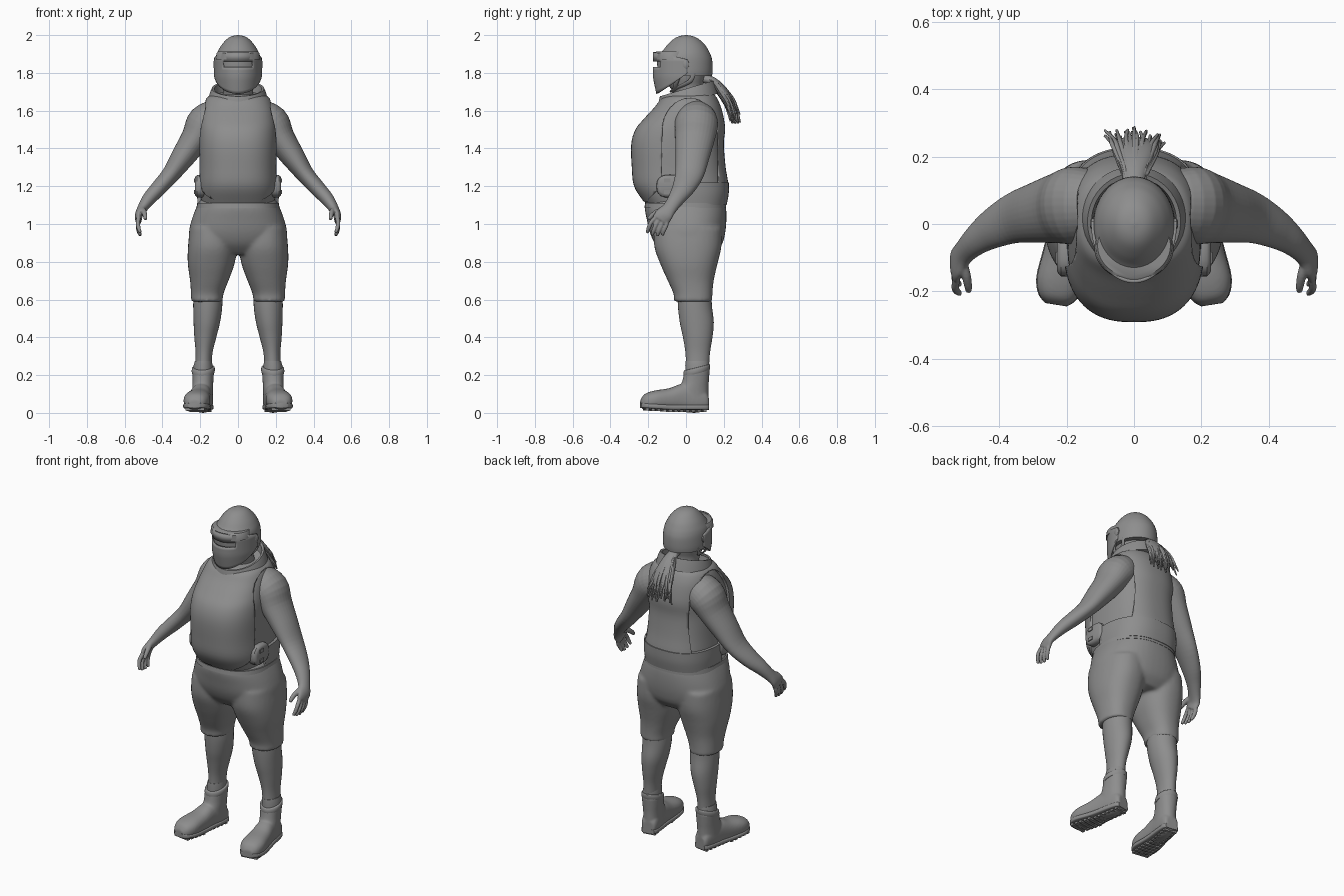
import bpy, bmesh, random
from math import sin, cos, pi, radians
from mathutils import Vector, Matrix

if "Cube" in bpy.data.objects:
    bpy.data.objects.remove(bpy.data.objects["Cube"])

grey = bpy.data.materials.new("plain_grey")
grey.use_nodes = True
GREY = (0.27, 0.27, 0.27, 1)
grey.diffuse_color = GREY
grey.node_tree.nodes["Principled BSDF"].inputs["Base Color"].default_value = GREY


def spline(rows, sub):
    """Catmull-Rom interpolation of number rows."""
    out, last = [], len(rows) - 1
    for i in range(last):
        p = [rows[max(0, min(last, i + k))] for k in (-1, 0, 1, 2)]
        for s in range(sub):
            t = s / sub
            out.append([b + 0.5 * t * (c - a + t * (2*a - 5*b + 4*c - d + t * (3*(b - c) + d - a)))
                        for a, b, c, d in zip(*p)])
    return out + [list(rows[-1])]


def loft(bm, rows, axis=None, ref=(0, 1, 0), n=32, sub=4, p=2.0):
    """Skin rings of (x, y, z, radius along ref, radius across)."""
    rows = spline(rows, sub) if sub > 1 else rows
    pts, rings = [Vector(r[:3]) for r in rows], []
    for i, r in enumerate(rows):
        t = Vector(axis) if axis else pts[min(i + 1, len(pts) - 1)] - pts[max(i - 1, 0)]
        t.normalize()
        u = Vector(ref)
        u = (u - t * u.dot(t)).normalized()
        v = t.cross(u)
        ring = []
        for k in range(n):
            c, s = cos(2*pi*k/n), sin(2*pi*k/n)
            c, s = [abs(q) ** (2/p) * (1 if q > 0 else -1) for q in (c, s)]
            ring.append(bm.verts.new(pts[i] + u*r[3]*c + v*r[4]*s))
        rings.append(ring)
    for a, b in zip(rings, rings[1:]):
        for k in range(n):
            bm.faces.new((a[k], a[(k+1) % n], b[(k+1) % n], b[k]))
    bm.faces.new(rings[0])
    bm.faces.new(rings[-1])


def stack(bm, rows, **kw):
    """Level rings from (z, half width, front y, back y)."""
    loft(bm, [(0, (f + b)/2, z, (b - f)/2, w) for z, w, f, b in rows], axis=(0, 0, 1), **kw)


def box(bm, loc, size):
    bmesh.ops.create_cube(bm, size=1, matrix=Matrix.Translation(loc) @ Matrix.Diagonal((*size, 1)))


def make(name, bm, voxel=0, smooth=0, mirror=False, angle=40):
    bmesh.ops.recalc_face_normals(bm, faces=bm.faces)
    me = bpy.data.meshes.new(name)
    bm.to_mesh(me)
    bm.free()
    me.materials.append(grey)
    ob = bpy.data.objects.new(name, me)
    bpy.context.collection.objects.link(ob)
    bpy.ops.object.select_all(action='DESELECT')
    ob.select_set(True)
    bpy.context.view_layer.objects.active = ob
    bpy.ops.object.shade_smooth_by_angle(angle=radians(angle))
    if voxel:
        m = ob.modifiers.new("fuse", 'REMESH')
        m.mode, m.voxel_size, m.use_smooth_shade = 'VOXEL', voxel, True
    if smooth:
        m = ob.modifiers.new("relax", 'SMOOTH')
        m.factor, m.iterations = 0.5, smooth
    if mirror:
        ob.modifiers.new("mirror", 'MIRROR').use_mirror_merge = False
    return ob


def cut(ob, outline):
    """Remove a sideways prism with a (y, z) outline, then drop the cutter."""
    bm = bmesh.new()
    a, b = [[bm.verts.new((x, y, z)) for y, z in outline] for x in (-1, 1)]
    bm.faces.new(a)
    bm.faces.new(b)
    for i in range(len(a)):
        j = (i + 1) % len(a)
        bm.faces.new((a[i], a[j], b[j], b[i]))
    cutter = make("cutter", bm)
    m = ob.modifiers.new("cut", 'BOOLEAN')
    m.object, m.operation, m.solver = cutter, 'DIFFERENCE', 'EXACT'
    new = bpy.data.meshes.new_from_object(ob.evaluated_get(bpy.context.evaluated_depsgraph_get()))
    ob.modifiers.remove(m)
    ob.data = new
    bpy.data.objects.remove(cutter)


# Shirt and vest share one torso shape
torso = [(1.12, .205, -.225, .215), (1.2, .213, -.275, .225), (1.3, .21, -.287, .21),
         (1.42, .21, -.29, .2), (1.5, .207, -.268, .207), (1.56, .2, -.22, .2),
         (1.62, .188, -.165, .185), (1.665, .168, -.13, .165), (1.685, .14, -.09, .15)]
bm = bmesh.new()
stack(bm, [(z - .012, w - .012, f + .012, b - .012) for z, w, f, b in torso], n=64, p=2.5)
make("shirt", bm)
bm = bmesh.new()
stack(bm, torso, n=72, p=2.5)
vest = make("vest", bm)
arch = [(.02 + .145*cos(pi*k/16), 1.5 + .165*sin(pi*k/16)) for k in range(17)]
cut(vest, arch + [(-.13, 1.25), (-.15, 1.18), (-.2, 1.13), (-.2, 1.05), (.17, 1.05)])

# Back waist band of the vest
bm = bmesh.new()
stack(bm, [(1.1, .213, -.23, .215), (1.16, .217, -.26, .226), (1.22, .216, -.28, .228)], n=64, p=2.5)
band = make("waist_band", bm)
cut(band, [(-.5, 1), (-.04, 1), (-.04, 1.3), (-.5, 1.3)])

# Tilted collar
bm = bmesh.new()
loft(bm, [(0, .012, 1.645, .165, .16), (0, .007, 1.69, .158, .15), (0, .006, 1.718, .15, .138),
          (0, .006, 1.716, .138, .126), (0, .01, 1.67, .13, .12)],
     axis=(0, -.28, .96), n=48, sub=1)
make("collar", bm)

# Side pouches with buckles
bm = bmesh.new()
loft(bm, [(.18, -.085, 1.2, .07, .06), (.216, -.085, 1.2, .07, .06), (.228, -.085, 1.2, .055, .045)],
     axis=(1, 0, 0), p=2.6, sub=2)
for z in (1.17, 1.23):
    box(bm, (.224, -.1, z), (.018, .035, .02))
make("side_pouch", bm, mirror=True)

# Shorts
bm = bmesh.new()
stack(bm, [(1.13, .2, -.2, .2), (1.09, .22, -.218, .212), (1.02, .246, -.207, .214), (.95, .26, -.19, .207),
           (.89, .24, -.16, .19), (.84, .17, -.11, .15)], n=48, p=2.3)
for s in (-1, 1):
    loft(bm, [(s*.13, .01, .98, .18, .125), (s*.135, .01, .88, .178, .13), (s*.142, .015, .79, .152, .124),
              (s*.152, .025, .7, .122, .102), (s*.163, .037, .63, .103, .086), (s*.165, .038, .588, .102, .084)],
         axis=(0, 0, -1), p=2.3)
make("shorts", bm, voxel=.009, smooth=10)
bm = bmesh.new()
stack(bm, [(1.085, .22, -.22, .213), (1.11, .216, -.217, .212)], n=64, sub=1, p=2.4)
make("waistband", bm)

# Lower legs and socks
bm = bmesh.new()
loft(bm, [(.16, .045, .66, .09, .075), (.16, .047, .57, .09, .077), (.165, .057, .48, .09, .07),
          (.173, .062, .4, .078, .058), (.18, .062, .31, .064, .044), (.184, .06, .2, .06, .044)],
     axis=(0, 0, -1))
make("lower_leg", bm, mirror=True)
bm = bmesh.new()
loft(bm, [(.185, .06, .2, .063, .05), (.185, .06, .25, .064, .05), (.183, .06, .275, .062, .045)],
     axis=(0, 0, 1), sub=1)
make("sock", bm, mirror=True)

# Boots, turned slightly outwards
turn = Matrix.Translation((.185, .05, 0)) @ Matrix.Rotation(radians(9), 4, 'Z') @ Matrix.Translation((0, -.05, 0))
foot = [(.118, .055, .035, .035), (.1, .065, .055, .046), (.05, .075, .075, .052), (-.02, .08, .075, .055),
        (-.09, .071, .06, .062), (-.17, .066, .052, .069), (-.22, .058, .042, .055), (-.243, .05, .02, .03)]
bm = bmesh.new()
loft(bm, [(0, y, z, h, w) for y, z, h, w in foot], axis=(0, -1, 0), ref=(0, 0, 1), p=2.4)
loft(bm, [(0, .035, .06, .085, .052), (0, .036, .12, .084, .053), (0, .05, .17, .073, .054),
          (0, .058, .225, .069, .057)], axis=(0, -.15, 1), p=2.2)
bm.transform(turn)
make("boot", bm, voxel=.006, smooth=4, mirror=True)
bm = bmesh.new()
loft(bm, [(0, .057, .21, .07, .058), (0, .057, .22, .073, .061), (0, .058, .238, .072, .06),
          (0, .058, .242, .067, .056)], axis=(0, -.25, 1), sub=2)
bm.transform(turn)
make("boot_cuff", bm, mirror=True)
bm = bmesh.new()
loft(bm, [(0, y, .03 + max(0, -y - .1)*.07, .014, w + .002) for y, z, h, w in foot],
     axis=(0, -1, 0), ref=(0, 0, 1), p=5)
for k in range(11):
    y = .095 - k*.031
    box(bm, (0, y, .016 + max(0, -y - .1)*.07), (.075 if k < 6 else .1, .018, .022))
bm.transform(turn)
make("boot_sole", bm, mirror=True)

# Arms with hands
bm = bmesh.new()
loft(bm, [(.11, .055, 1.56, .1, .1), (.175, .055, 1.53, .115, .1), (.225, .047, 1.452, .105, .078),
          (.29, .034, 1.357, .09, .064), (.355, .018, 1.264, .076, .048), (.42, -.014, 1.19, .06, .042),
          (.47, -.05, 1.135, .045, .036), (.505, -.085, 1.085, .038, .027), (.524, -.115, 1.05, .046, .021),
          (.527, -.135, 1.02, .046, .017)], n=32)
for k in range(4):
    y, drop = -.18 + k*.027, (.0, .012, .016, .012)[k]
    loft(bm, [(.524, -.15 + k*.017, 1.045, .012, .012), (.53, y - .005, 1.008 - drop, .0115, .0115),
              (.526, y - .018, .978 - drop, .011, .011), (.516, y - .026, .953 - drop, .008, .008)], n=12)
loft(bm, [(.51, -.105, 1.08, .016, .014), (.498, -.15, 1.065, .015, .014), (.492, -.182, 1.043, .013, .012),
          (.49, -.2, 1.025, .009, .009)], ref=(0, 0, 1), n=12)
make("arm", bm, voxel=.0045, smooth=2, mirror=True)

# Neck and head
bm = bmesh.new()
stack(bm, [(1.6, .1, -.07, .13), (1.68, .082, -.06, .1), (1.73, .082, -.09, .09), (1.78, .095, -.12, .1),
           (1.86, .1, -.12, .11), (1.93, .08, -.09, .09)])
make("head", bm)

# Helmet dome
bm = bmesh.new()
dome = [(.0, .12, .146, .138), (.03, .122, .15, .141), (.08, .12, .153, .139), (.11, .115, .146, .131),
        (.135, .104, .122, .119), (.165, .086, .098, .1), (.195, .059, .066, .068),
        (.21, .034, .036, .038), (.216, .004, .003, .005)]
stack(bm, [(1.784 + z, w, -f, b) for z, w, f, b in dome], n=48)
make("helmet", bm)

# Face shield with a viewing slot
bm = bmesh.new()
grid, cols = [], 48
for i in range(cols + 1):
    t = 2*i/cols - 1
    low, high = 1.69 + .11*t*t, 1.91 - .04*t*t
    zs = [low + (1.83 - low)*k/8 for k in range(9)] + [1.86, high]
    col = []
    for z in zs:
        s = 1 - 1.5*max(0, 1.78 - z)**1.1
        col.append(bm.verts.new((.122*s*sin(t*1.62), -.17*s*cos(t*1.62), z)))
    grid.append(col)
for a, b in zip(grid, grid[1:]):
    for k in range(len(a) - 1):
        if not (k == 8 and abs(a[k].co.x + b[k].co.x) < .15 and a[k].co.y < 0):
            bm.faces.new((a[k], b[k], b[k+1], a[k+1]))
shield = make("face_shield", bm)
m = shield.modifiers.new("thickness", 'SOLIDIFY')
m.thickness, m.offset = .01, 0
# Brow closing the gap between shield and dome
bm = bmesh.new()
stack(bm, [(1.872, .118, -.168, .03), (1.904, .113, -.168, .03), (1.912, .108, -.158, .03)], sub=1, n=48)
make("brow", bm)

# Shield hinges and chin straps
bm = bmesh.new()
loft(bm, [(.11, .0, 1.845, .026, .018), (.126, .0, 1.845, .024, .016), (.13, .0, 1.845, .016, .01)],
     axis=(1, 0, 0), ref=(0, 0, 1), n=20, sub=1)
box(bm, (.12, -.005, 1.81), (.012, .02, .03))
make("shield_hinge", bm, mirror=True)
bm = bmesh.new()
for y in (-.03, .04):
    loft(bm, [(.112, y, 1.8, .012, .005), (.1, y - .02, 1.755, .012, .005), (.06, -.06, 1.715, .012, .005),
              (0, -.075, 1.7, .012, .005)], n=10)
make("chin_strap", bm, mirror=True)

# Ponytail: a core with loose strands
random.seed(4)
bm = bmesh.new()
loft(bm, [(0, .085, 1.77, .022, .026), (0, .14, 1.755, .024, .035), (0, .19, 1.7, .028, .055),
          (0, .225, 1.64, .026, .066), (0, .245, 1.58, .014, .055)], n=20)
for k in range(50):
    a, r = random.uniform(0, 2*pi), random.uniform(.5, 1.1)
    x, d, end = cos(a)*r, sin(a)*r, random.uniform(1.53, 1.59)
    loft(bm, [(x*.02, .1, 1.77 + d*.02, .006, .006), (x*.035, .15 + d*.02, 1.753, .007, .007),
              (x*.058, .195 + d*.028, 1.695, .007, .007), (x*.075, .23 + d*.028, 1.64, .007, .007),
              (x*.09 + random.uniform(-.015, .015), .258 + d*.026, end, .004, .004)], n=6, sub=3)
make("ponytail", bm, angle=60)
